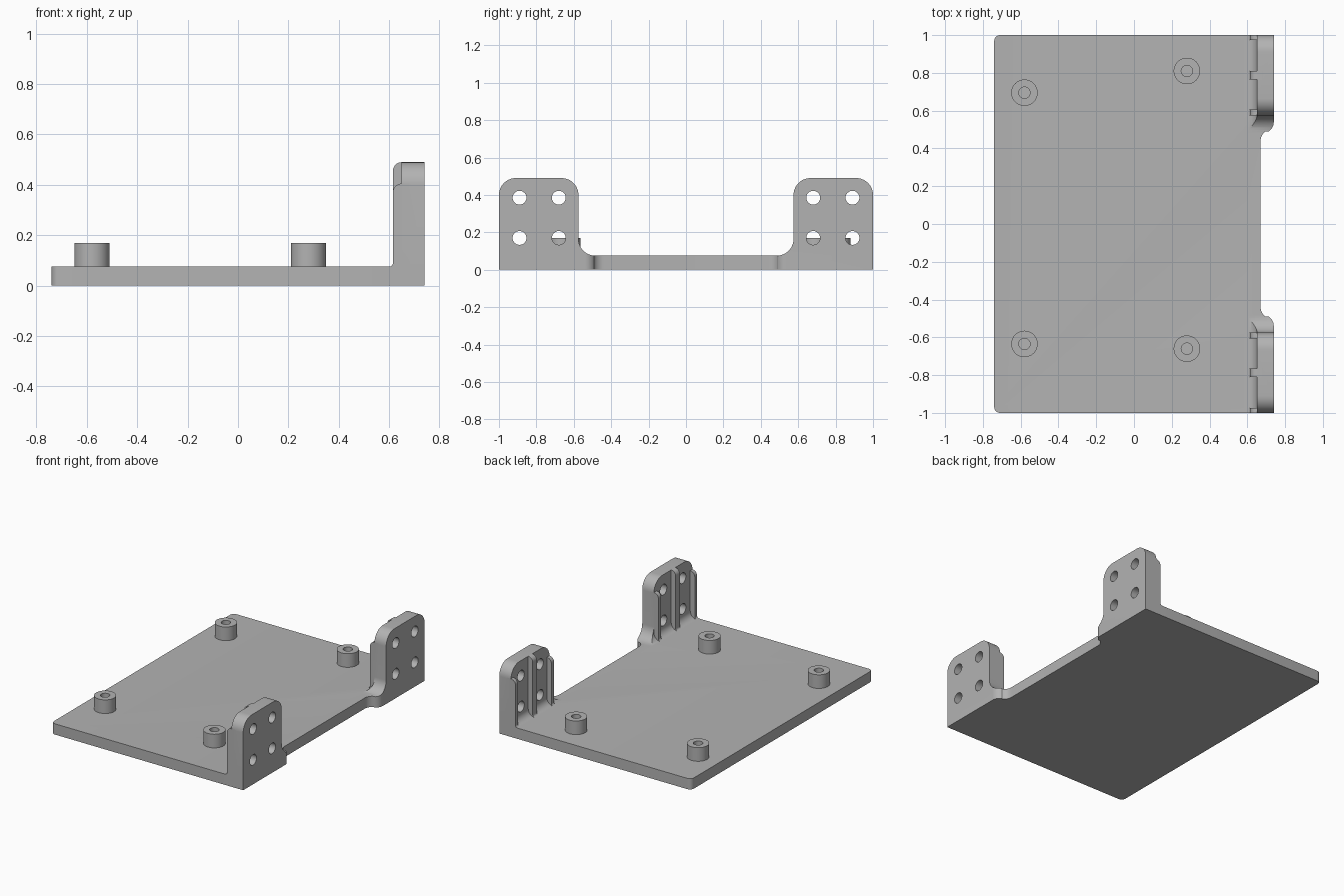
import bpy, bmesh
from math import sin, cos, radians

if "Cube" in bpy.data.objects:
    bpy.data.objects.remove(bpy.data.objects["Cube"])

grey = bpy.data.materials.new("plain_grey")
grey.use_nodes = True
grey.diffuse_color = (0.45, 0.45, 0.45, 1)
grey.node_tree.nodes["Principled BSDF"].inputs["Base Color"].default_value = grey.diffuse_color

BASE, TOP = 0.075, 0.49      # plate thickness, bracket height


def arc(cx, cy, r, start, end, n=10):
    angles = [radians(start + (end - start) * i / n) for i in range(n + 1)]
    return [(cx + r * cos(a), cy + r * sin(a)) for a in angles]


def prism(name, points, axis, lo, hi):
    """Extrude a 2D outline along an axis."""
    place = {"x": lambda a, b, d: (d, a, b),
             "y": lambda a, b, d: (a, d, b),
             "z": lambda a, b, d: (a, b, d)}[axis]
    bm = bmesh.new()
    rings = [[bm.verts.new(place(a, b, d)) for a, b in points] for d in (lo, hi)]
    bm.faces.new(rings[0])
    bm.faces.new(rings[1])
    for i in range(len(points)):
        j = (i + 1) % len(points)
        bm.faces.new((rings[0][i], rings[0][j], rings[1][j], rings[1][i]))
    bmesh.ops.recalc_face_normals(bm, faces=bm.faces)
    mesh = bpy.data.meshes.new(name)
    bm.to_mesh(mesh)
    bm.free()
    mesh.materials.append(grey)
    obj = bpy.data.objects.new(name, mesh)
    bpy.context.collection.objects.link(obj)
    return obj


def combine(target, tool, operation):
    """Apply a boolean and discard the tool."""
    mod = target.modifiers.new("Boolean", "BOOLEAN")
    mod.operation, mod.solver, mod.object = operation, "EXACT", tool
    bpy.context.view_layer.objects.active = target
    bpy.ops.object.modifier_apply(modifier=mod.name)
    bpy.data.objects.remove(tool)


def mirror_points(points, side):
    return [(side * a, b) for a, b in points]


def outline(half_width):
    """Plate outline with a recessed middle on the bracket edge."""
    w = half_width
    step = arc(0.73, 0.44, 0.06, 180, 125, 8) + arc(0.68, 0.54, 0.06, -55, 0, 8)
    upper = step + [(0.74, w)] + arc(-0.71, w - 0.03, 0.03, 90, 180, 6)
    return upper + [(x, -y) for x, y in reversed(upper)]


# Base plate
plate = prism("base_plate", outline(1), "z", 0, BASE)

# Shapes shared by both brackets
tab_profile = ([(0.485, 0.0)] + arc(0.485, 0.165, 0.09, -90, 0)
               + arc(0.665, TOP - 0.09, 0.09, 180, 90)
               + arc(0.91, TOP - 0.09, 0.09, 90, 0) + [(1, 0)])
wall_section = ([(0.6, -0.1)] + arc(0.6, 0.125, 0.05, -90, 0, 8)
                + [(0.65, 0.6), (0.8, 0.6), (0.8, -0.1)])
ribs = [(0.575, 0.605, 0.405), (0.765, 0.81, TOP), (0.975, 1, 0.405)]

for side in (-1, 1):
    # Upright bracket wall, filleted into the plate
    wall = prism("bracket_wall", mirror_points(tab_profile, side), "x", 0.59, 0.8)
    combine(wall, prism("section", wall_section, "y", -1.2, 1.2), "INTERSECT")
    combine(wall, prism("edge", outline(1.1), "z", -0.1, 0.7), "INTERSECT")

    # Round-topped ribs on the inner face
    for y0, y1, top in ribs:
        section = (arc(0.6, 0.09, 0.015, -90, 0, 5) + arc(0.65, top - 0.035, 0.035, 180, 90, 8)
                   + [(0.68, top), (0.68, 0.04), (0.6, 0.04)])
        combine(wall, prism("rib", section, "y", side * y0, side * y1), "UNION")

    # Four screw holes
    for y in (0.68, 0.89):
        for z in (0.17, 0.385):
            circle = arc(side * y, z, 0.037, 0, 348.75, 31)
            combine(wall, prism("hole", circle, "x", 0.5, 0.9), "DIFFERENCE")
    combine(plate, wall, "UNION")

# Hollow standoffs
standoffs = []
for x, y in ((-0.58, 0.695), (0.28, 0.81), (-0.58, -0.635), (0.28, -0.66)):
    post = prism("standoff", arc(x, y, 0.07, 0, 352.5, 47), "z", 0.05, 0.17)
    combine(post, prism("bore", arc(x, y, 0.03, 0, 348.75, 31), "z", BASE, 0.3), "DIFFERENCE")
    standoffs.append(post)

# Smooth the curved faces, keep edges sharp
bpy.ops.object.select_all(action="DESELECT")
for obj in [plate] + standoffs:
    obj.select_set(True)
bpy.context.view_layer.objects.active = plate
bpy.ops.object.shade_smooth_by_angle(angle=radians(30))
